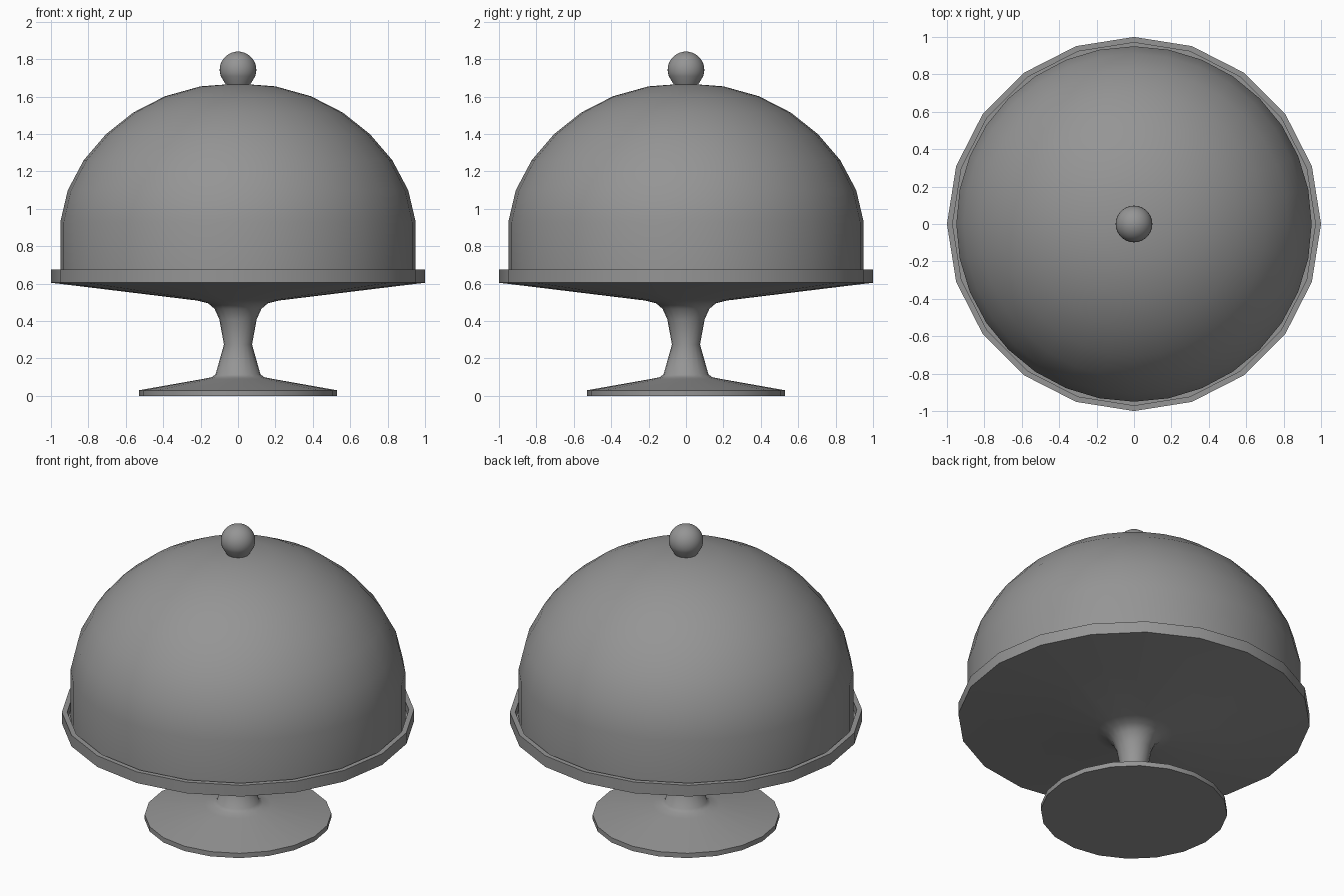
import bpy
import bmesh
import math

cube = bpy.data.objects.get("Cube")
if cube:
    bpy.data.objects.remove(cube, do_unlink=True)

grey = bpy.data.materials.new("plain_grey")
grey.use_nodes = True
colour = (0.3, 0.3, 0.3, 1)
grey.diffuse_color = colour
grey.node_tree.nodes["Principled BSDF"].inputs["Base Color"].default_value = colour


def lathe(name, profile, sides, sharp_angle):
    """Spin an (r, z) profile around the z axis."""
    bm = bmesh.new()
    points = [bm.verts.new((r, 0, z)) for r, z in profile]
    edges = [bm.edges.new(pair) for pair in zip(points, points[1:])]
    bmesh.ops.spin(bm, geom=points + edges, cent=(0, 0, 0), axis=(0, 0, 1),
                   angle=math.tau, steps=sides, use_duplicate=False)
    bmesh.ops.remove_doubles(bm, verts=bm.verts[:], dist=0.0005)
    bmesh.ops.recalc_face_normals(bm, faces=bm.faces[:])
    mesh = bpy.data.meshes.new(name)
    bm.to_mesh(mesh)
    bm.free()
    mesh.materials.append(grey)
    obj = bpy.data.objects.new(name, mesh)
    bpy.context.collection.objects.link(obj)
    bpy.ops.object.select_all(action="DESELECT")
    obj.select_set(True)
    bpy.context.view_layer.objects.active = obj
    bpy.ops.object.shade_smooth_by_angle(angle=math.radians(sharp_angle))
    return obj


# Foot, stem and plate with a raised lip
stand = [(0, 0), (0.53, 0), (0.53, 0.03), (0.19, 0.09), (0.14, 0.1), (0.12, 0.115),
         (0.075, 0.275), (0.1, 0.41), (0.125, 0.465), (0.16, 0.495), (0.22, 0.51),
         (1, 0.605), (1, 0.675), (0.97, 0.675), (0.97, 0.625), (0, 0.625)]
lathe("cake_stand", stand, 20, 40)

# Domed cover
dome = [(0.95, 0.625), (0.95, 0.93), (0.91, 1.1), (0.825, 1.26), (0.705, 1.4),
        (0.56, 1.515), (0.39, 1.602), (0.2, 1.655), (0, 1.67)]
lathe("dome_cover", dome, 32, 40)

# Knob: a ball that tapers into a short neck
ball = [(0.098 * math.sin(a), 1.743 + 0.098 * math.cos(a))
        for a in (math.radians(10 * i) for i in range(12))]
lathe("knob", [(0, 1.655), (0.06, 1.655)] + ball[::-1], 32, 40)
